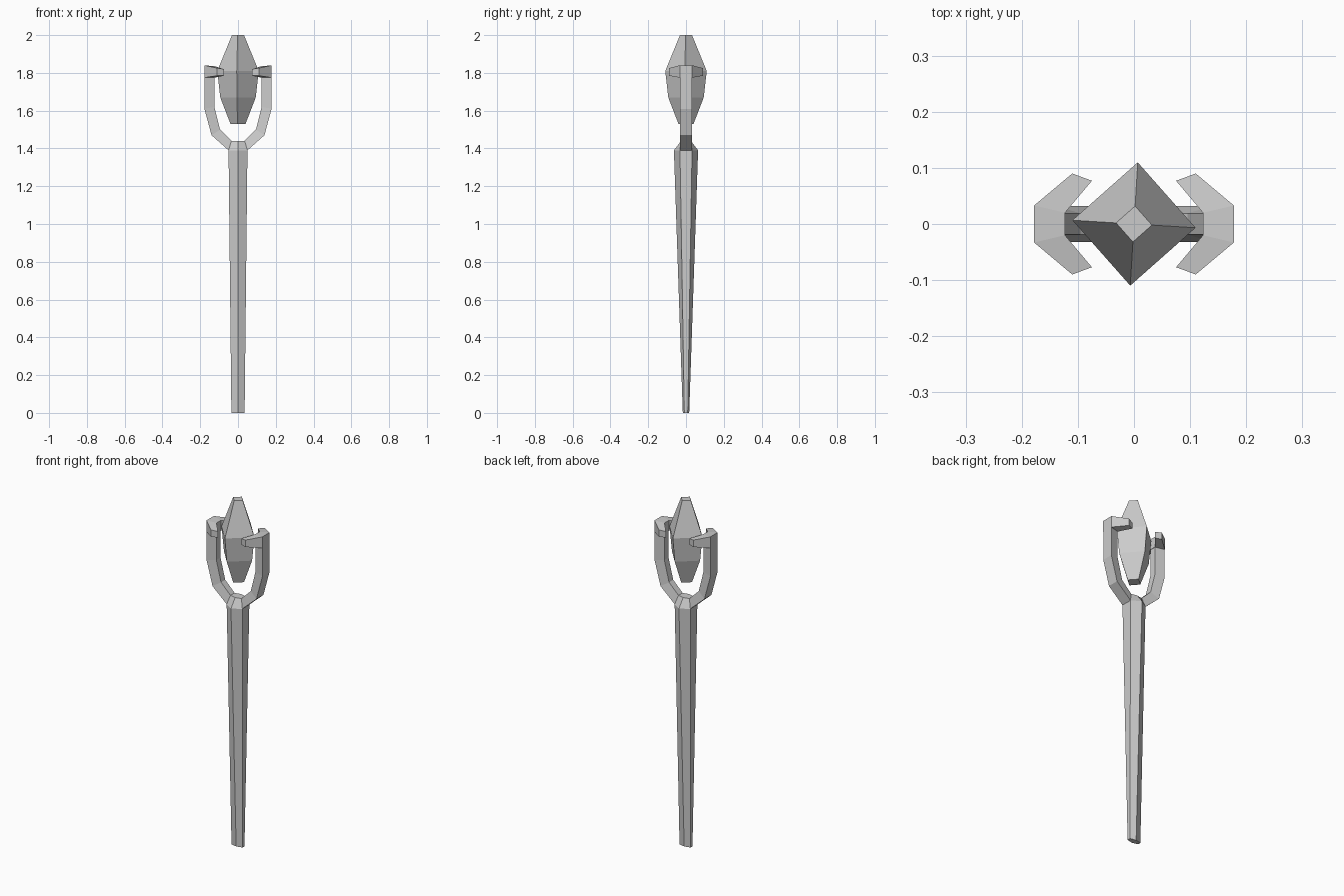
import bpy
import bmesh
import math

cube = bpy.data.objects.get("Cube")
if cube:
    bpy.data.objects.remove(cube, do_unlink=True)

grey = bpy.data.materials.new("plain grey")
grey.use_nodes = True
colour = (0.6, 0.6, 0.6, 1)
grey.diffuse_color = colour
grey.node_tree.nodes["Principled BSDF"].inputs["Base Color"].default_value = colour


def loft(name, rings, mirror=False):
    """Skin a row of matching rings into a closed flat-shaded part."""
    bm = bmesh.new()
    rows = [[bm.verts.new(p) for p in ring] for ring in rings]
    for low, high in zip(rows, rows[1:]):
        n = len(low)
        for i in range(n):
            j = (i + 1) % n
            bm.faces.new((low[i], low[j], high[j], high[i]))
    bm.faces.new(rows[0][::-1])
    bm.faces.new(rows[-1])
    bmesh.ops.recalc_face_normals(bm, faces=bm.faces)
    mesh = bpy.data.meshes.new(name)
    bm.to_mesh(mesh)
    bm.free()
    mesh.materials.append(grey)
    obj = bpy.data.objects.new(name, mesh)
    bpy.context.collection.objects.link(obj)
    if mirror:
        obj.modifiers.new("Mirror", "MIRROR").use_axis[0] = True
    return obj


def hexagon(x, side_y, point_y, z):
    """Six-sided section with flat sides on x and points on y."""
    return [(x, -side_y, z), (x, side_y, z), (0, point_y, z),
            (-x, side_y, z), (-x, -side_y, z), (0, -point_y, z)]


def diamond(radius, z):
    return [(radius * math.cos(a), radius * math.sin(a), z)
            for a in (math.radians(90 * i - 3.5) for i in range(4))]


def wedge(outer, inner):
    """Prong section, wide outside and narrow inside."""
    (xo, zo), (xi, zi) = outer, inner
    return [(xo, -0.032, zo), (xo, 0.032, zo), (xi, 0.019, zi), (xi, -0.019, zi)]


# Tapered handle with its sloped cap
loft("handle", [hexagon(0.035, 0.009, 0.017, 0),
                hexagon(0.05, 0.032, 0.064, 1.39),
                hexagon(0.035, 0.019, 0.026, 1.44)])

# Floating crystal
loft("crystal", [diamond(r, z) for r, z in
                 ((0.04, 1.53), (0.094, 1.67), (0.11, 1.81), (0.032, 2))])

# Pair of bent prongs
loft("prongs", [wedge((0.05, 1.39), (0.035, 1.44)),
                wedge((0.14, 1.47), (0.095, 1.5)),
                wedge((0.178, 1.61), (0.125, 1.62)),
                wedge((0.178, 1.79), (0.125, 1.79))], mirror=True)


def claw_ring(outer, inner, low, high, side):
    return [(*p[:1], side * p[1], z)
            for p, z in ((outer, low), (outer, high), (inner, high - 0.005), (inner, low))]


# Pair of claws wrapping towards the crystal
tip = ((0.11, 0.09), (0.075, 0.077), 1.785, 1.825)
root = ((0.178, 0.033), (0.123, 0.02), 1.775, 1.84)
loft("claws", [claw_ring(*tip, -1), claw_ring(*root, -1),
               claw_ring(*root, 1), claw_ring(*tip, 1)], mirror=True)
